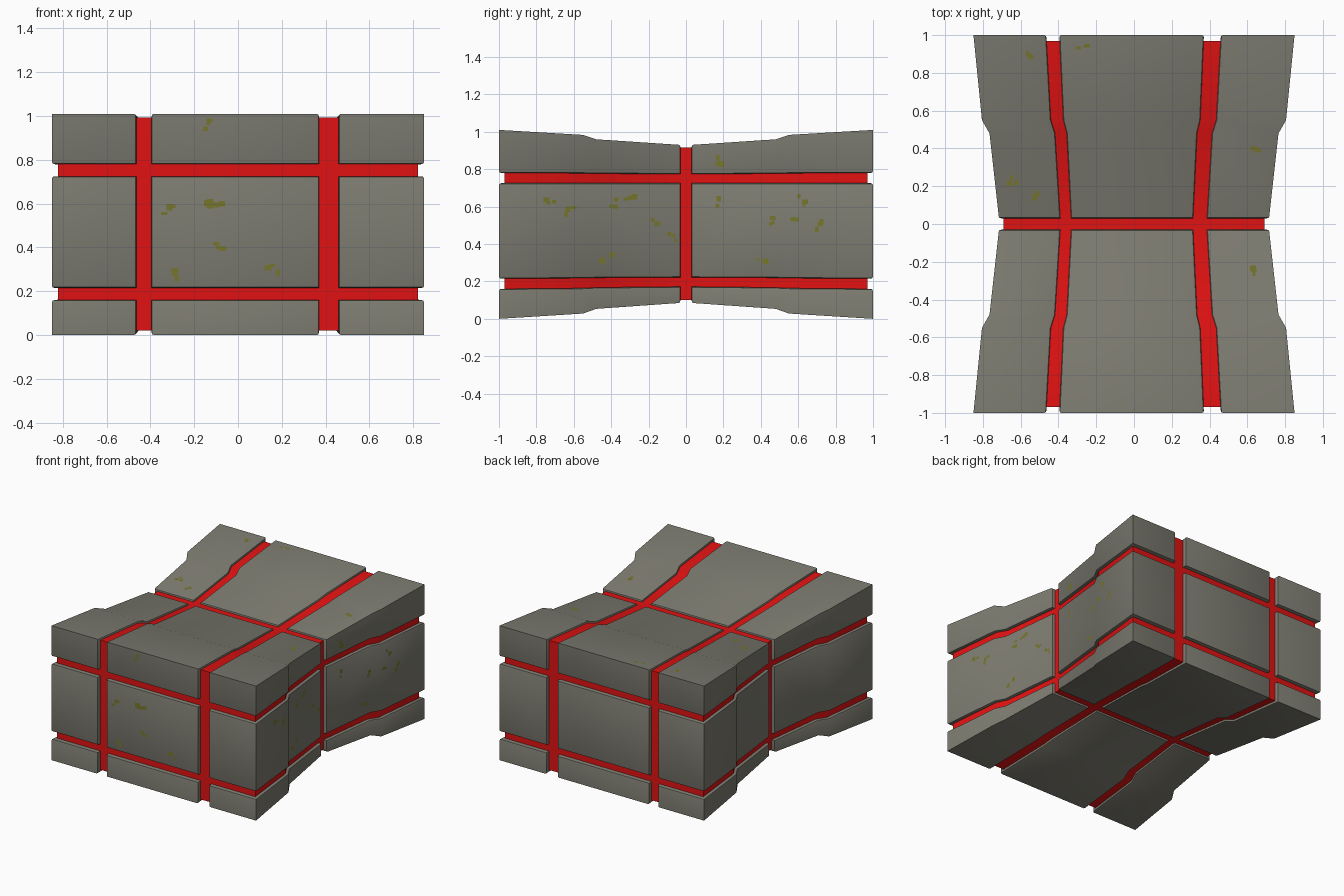
import bpy, bmesh, math, random

if "Cube" in bpy.data.objects:
    bpy.data.objects.remove(bpy.data.objects["Cube"])

random.seed(4)

# Colours
def material(name, rgb):
    m = bpy.data.materials.new(name)
    m.diffuse_color = (*rgb, 1)
    m.use_nodes = True
    m.node_tree.nodes["Principled BSDF"].inputs["Base Color"].default_value = m.diffuse_color
    return m

STONE = material("stone grey", (0.205, 0.2, 0.165))
RED = material("glowing red", (0.75, 0.006, 0.006))
MOSS = material("moss olive", (0.18, 0.18, 0.025))

# Flare along y: (distance from the middle, 0 = waist .. 1 = end)
FLARE = [(0.03, 0.0), (0.48, 0.37), (0.55, 0.667), (1.0, 1.0)]
# Block limits (pairs) at the waist and at the ends
X_WAIST = [-0.715, -0.39, -0.333, 0.313, 0.386, 0.715]
X_END = [-0.85, -0.465, -0.395, 0.37, 0.46, 0.85]
Z_WAIST = [0.085, 0.172, 0.222, 0.725, 0.774, 0.93]
Z_END = [0.0, 0.16, 0.215, 0.725, 0.78, 1.01]

def lerp(a, b, t):
    return a + (b - a) * t

def flare(y):
    y = abs(y)
    for (y0, s0), (y1, s1) in zip(FLARE, FLARE[1:]):
        if y <= y1:
            return lerp(s0, s1, max(0, (y - y0) / (y1 - y0)))
    return 1.0

def finish(bm, name, mat, smooth=True):
    me = bpy.data.meshes.new(name)
    bm.to_mesh(me)
    bm.free()
    me.materials.append(mat)
    ob = bpy.data.objects.new(name, me)
    bpy.context.collection.objects.link(ob)
    if smooth:
        bpy.ops.object.select_all(action='DESELECT')
        ob.select_set(True)
        bpy.context.view_layer.objects.active = ob
        bpy.ops.object.shade_smooth_by_angle(angle=math.radians(40))
    return ob

# Rectangular loft along y; inner lists sides facing a groove, which get rounded rims
# sides: 0 bottom, 1 right, 2 top, 3 left, 4 first end, 5 last end
def loft(name, stations, mat, inner=()):
    bm = bmesh.new()
    rings = [[bm.verts.new(p) for p in ((x0, y, z0), (x1, y, z0), (x1, y, z1), (x0, y, z1))]
             for y, x0, x1, z0, z1 in stations]
    side = {}
    for a, b in zip(rings, rings[1:]):
        for k in range(4):
            side[bm.faces.new((a[k], a[(k + 1) % 4], b[(k + 1) % 4], b[k]))] = k
    side[bm.faces.new(rings[0])] = 4
    side[bm.faces.new(rings[-1])] = 5
    bmesh.ops.recalc_face_normals(bm, faces=bm.faces[:])
    if inner:
        rim = [e for e in bm.edges
               if sum(side[f] in inner for f in e.link_faces) == 1]
        bmesh.ops.bevel(bm, geom=rim, offset=0.011, segments=2, profile=0.5,
                        affect='EDGES', clamp_overlap=True)
    return finish(bm, name, mat)

# Stone blocks: 3 across, 3 high, mirrored front and back
for sy, end in ((-1, "front"), (1, "back")):
    for i, col in enumerate(("left", "middle", "right")):
        for j, row in enumerate(("bottom", "centre", "top")):
            st = [(sy * y,
                   lerp(X_WAIST[2 * i], X_END[2 * i], s), lerp(X_WAIST[2 * i + 1], X_END[2 * i + 1], s),
                   lerp(Z_WAIST[2 * j], Z_END[2 * j], s), lerp(Z_WAIST[2 * j + 1], Z_END[2 * j + 1], s))
                  for y, s in FLARE]
            inner = {4}
            inner |= {3} if i > 0 else set()
            inner |= {1} if i < 2 else set()
            inner |= {0} if j > 0 else set()
            inner |= {2} if j < 2 else set()
            loft(f"{end}_{row}_{col}_block", st, STONE, inner)

# Red core showing in the grooves
core = []
for y in (-0.97, -0.55, -0.48, -0.03, 0.03, 0.48, 0.55, 0.97):
    s = flare(y)
    w = lerp(0.69, 0.826, s)
    core.append((y, -w, w, lerp(0.1, 0.018, s), lerp(0.917, 0.995, s)))
loft("red_core", core, RED)

# Moss flecks: thin patches that follow a surface
def moss(name, spots, place):
    bm = bmesh.new()
    for u, v in spots:
        for _ in range(3):
            a, b = u + random.uniform(-.03, .03), v + random.uniform(-.025, .025)
            h, k = random.uniform(.007, .016), random.uniform(.007, .016)
            corners = ((a - h, b - k), (a + h, b - k), (a + h, b + k), (a - h, b + k))
            bm.faces.new([bm.verts.new(place(*c)) for c in corners])
    finish(bm, name, MOSS, False)

moss("right_moss",
     [(-.72, .64), (-.62, .58), (-.4, .62), (-.3, .65), (-.15, .52), (-.08, .44), (-.42, .32),
      (.18, .62), (.6, .55), (.62, .63), (.48, .52), (.4, .3), (.7, .5), (.16, .85)],
     lambda y, z: (lerp(.715, .85, flare(y)) + .003, y, z))
moss("front_moss",
     [(-.32, .58), (-.15, .61), (-.08, .6), (-.07, .4), (.16, .3), (-.13, .96), (-.28, .28)],
     lambda x, z: (x, -1.002, z))
moss("top_moss",
     [(-.56, .88), (-.27, .95), (-.63, .24), (-.53, .14), (.64, .38), (.64, -.24)],
     lambda x, y: (x, y, lerp(.93, 1.01, flare(y)) + .003))
